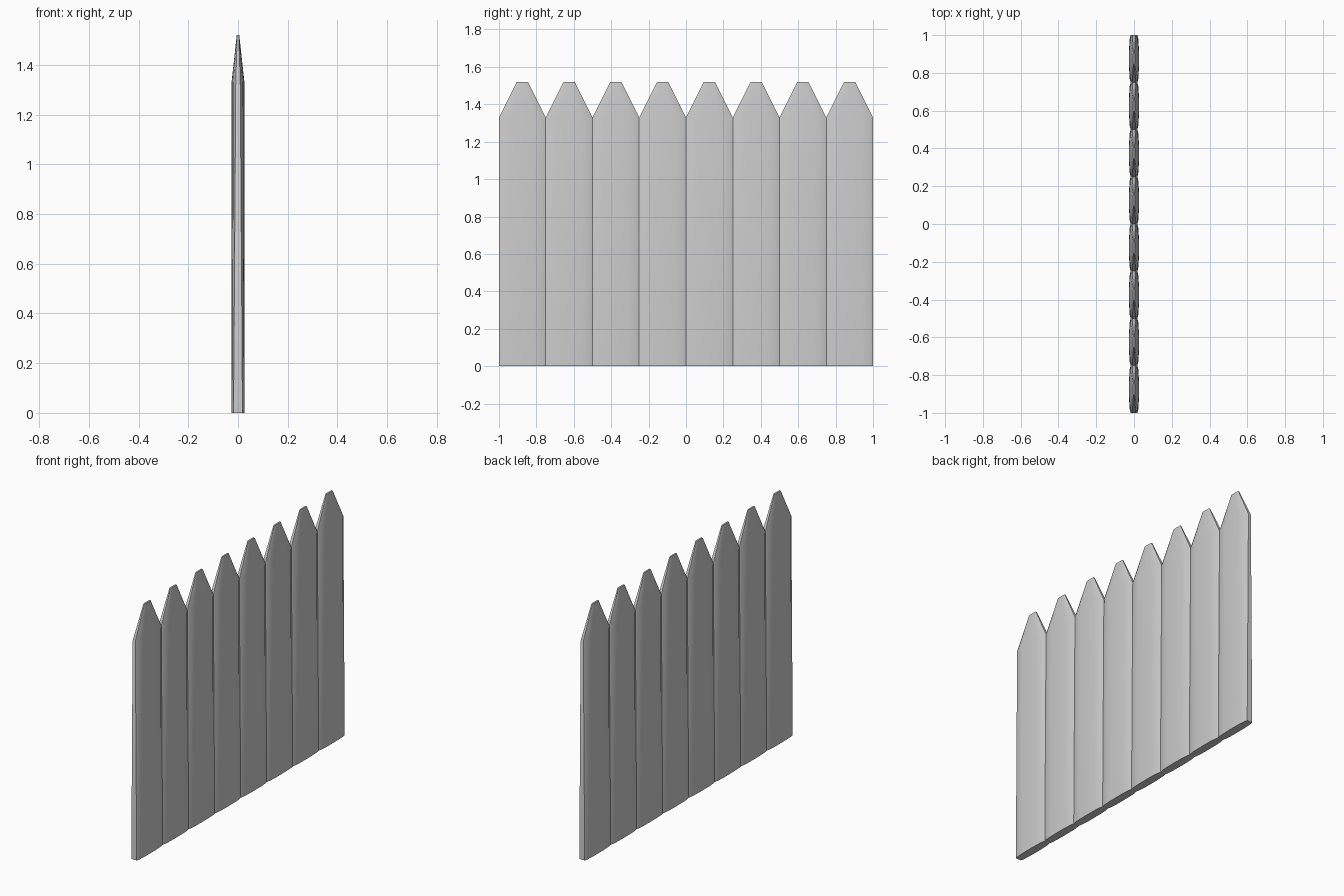
import bpy, bmesh, math

if "Cube" in bpy.data.objects:
    bpy.data.objects.remove(bpy.data.objects["Cube"])

COUNT, PITCH = 8, 0.25
HALF = PITCH / 2


def section(half_w, edge, mid):
    """Closed rounded-plank outline as (x, y): +x face, then -x face."""
    ys = [-1, -0.84, -0.5, 0, 0.5, 0.84, 1]
    bulge = [0, 0.6, 0.93, 1, 0.93, 0.6, 0]
    front = [(edge + (mid - edge) * b, half_w * y) for y, b in zip(ys, bulge)]
    return front + [(-x, y) for x, y in reversed(front)]


# Levels: foot, shoulder, blunt tip (grooves deepen toward the shoulder)
levels = [(0.0, section(HALF, 0.018, 0.026)),
          (1.33, section(HALF, 0.009, 0.026)),
          (1.52, section(0.03, 0.003, 0.005))]

bm = bmesh.new()
for i in range(COUNT):
    cy = (i - (COUNT - 1) / 2) * PITCH
    rings = [[bm.verts.new((x, y + cy, z)) for x, y in pts] for z, pts in levels]
    n = len(rings[0])
    for k in range(2):
        for j in range(n):
            # Leave out the hidden walls where neighbouring stakes join
            if k == 0 and j == 6 and i < COUNT - 1:
                continue
            if k == 0 and j == n - 1 and i > 0:
                continue
            m = (j + 1) % n
            bm.faces.new((rings[k][j], rings[k][m], rings[k + 1][m], rings[k + 1][j]))
    bm.faces.new(rings[2])
    bm.faces.new(rings[0][::-1])

bmesh.ops.remove_doubles(bm, verts=bm.verts, dist=0.0005)
bmesh.ops.recalc_face_normals(bm, faces=bm.faces)
mesh = bpy.data.meshes.new("palisade_fence")
bm.to_mesh(mesh)
bm.free()

fence = bpy.data.objects.new("palisade_fence", mesh)
bpy.context.collection.objects.link(fence)
bpy.context.view_layer.objects.active = fence
fence.select_set(True)
bpy.ops.object.shade_smooth_by_angle(angle=math.radians(30))
